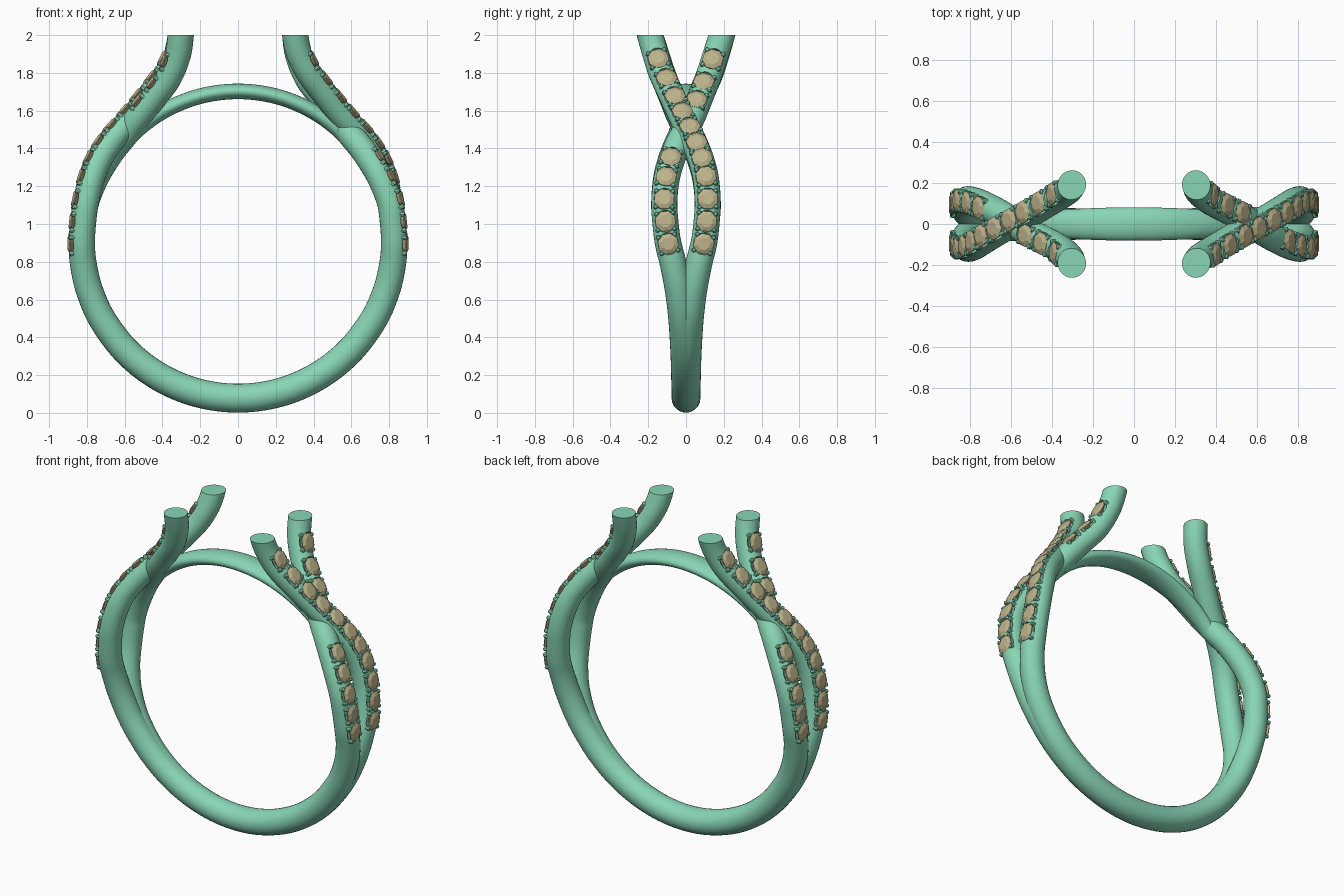
import bpy, bmesh, math
from mathutils import Vector, Matrix

if "Cube" in bpy.data.objects:
    bpy.data.objects.remove(bpy.data.objects["Cube"])

CZ = 0.905          # height of the finger hole centre


def material(name, col):
    m = bpy.data.materials.new(name)
    m.diffuse_color = (*col, 1)
    m.use_nodes = True
    m.node_tree.nodes["Principled BSDF"].inputs["Base Color"].default_value = m.diffuse_color
    return m


METAL = material("green_metal", (0.25, 0.67, 0.46))
STONE = material("tan_stone", (0.51, 0.45, 0.26))


def make_object(name, bm, mat, smooth=True):
    bmesh.ops.recalc_face_normals(bm, faces=bm.faces[:])
    me = bpy.data.meshes.new(name)
    bm.to_mesh(me)
    bm.free()
    me.materials.append(mat)
    ob = bpy.data.objects.new(name, me)
    bpy.context.collection.objects.link(ob)
    if smooth:
        smooth_object(ob)
    return ob


def smooth_object(ob):
    bpy.ops.object.select_all(action='DESELECT')
    ob.select_set(True)
    bpy.context.view_layer.objects.active = ob
    bpy.ops.object.shade_smooth_by_angle(angle=math.radians(35))


def spline(ctrl, n=8):
    # Catmull-Rom curve through the control points
    c = [Vector(p) for p in ctrl]
    c = [2 * c[0] - c[1]] + c + [2 * c[-1] - c[-2]]
    out = []
    for i in range(1, len(c) - 2):
        a, b, d, e = c[i - 1:i + 3]
        for k in range(n):
            t = k / n
            out.append(0.5 * (2 * b + (d - a) * t + (2 * a - 5 * b + 4 * d - e) * t * t
                              + (3 * b - a - 3 * d + e) * t ** 3))
    return out + [c[-2]]


def frames(path):
    # position, tangent, outward normal, sideways direction
    res = []
    for i, p in enumerate(path):
        t = (path[min(i + 1, len(path) - 1)] - path[max(i - 1, 0)]).normalized()
        n = Vector((t.z, 0, -t.x)).normalized()
        res.append((p, t, n, n.cross(t)))
    return res


def sweep(frs, radii, sides=28):
    bm = bmesh.new()
    rings = []
    for (p, t, n, b), (rn, rb) in zip(frs, radii):
        rings.append([bm.verts.new(p + n * rn * math.cos(a) + b * rb * math.sin(a))
                      for a in (2 * math.pi * k / sides for k in range(sides))])
    for r, s in zip(rings, rings[1:]):
        for k in range(sides):
            j = (k + 1) % sides
            bm.faces.new((r[k], r[j], s[j], s[k]))
    bm.faces.new(rings[0])
    bm.faces.new(rings[-1])
    return bm


def lathe(bm, mat, profile, sides):
    # closed turned solid along the local z axis
    rings = [[bm.verts.new(mat @ Vector((r * math.cos(a), r * math.sin(a), z)))
              for a in (2 * math.pi * k / sides for k in range(sides))] for r, z in profile]
    for r, s in zip(rings, rings[1:]):
        for k in range(sides):
            j = (k + 1) % sides
            bm.faces.new((r[k], r[j], s[j], s[k]))
    bm.faces.new(rings[0][::-1])
    bm.faces.new(rings[-1])


def tube_radius(z):
    return 0.077 - 0.008 * min(1, max(0, z))


# Strand centre lines: shared lower arc (angle, side offset), then separate crossings
LOWER = [(-120, 0), (-105, 0), (-90, 0), (-75, 0), (-60, .003), (-45, .008), (-30, .02),
         (-18, .04), (-8, .068), (0, .096), (8, .11)]
OVER = [(.805, .115, 1.12), (.775, .105, 1.24), (.735, .08, 1.34), (.67, .04, 1.44),
        (.6, 0, 1.52), (.53, -.038, 1.6), (.45, -.085, 1.7), (.375, -.13, 1.8),
        (.325, -.162, 1.9), (.303, -.19, 2.0), (.298, -.215, 2.1)]
UNDER = [(.803, .115, 1.12), (.75, .10, 1.25), (.67, .06, 1.38), (.59, .012, 1.48),
         (.525, -.035, 1.57), (.445, -.075, 1.67), (.37, -.115, 1.77),
         (.32, -.155, 1.89), (.303, -.19, 2.0), (.298, -.215, 2.1)]
LOW_GEMS = [.895, 1.015, 1.135, 1.255]
OVER_GEMS = LOW_GEMS + [1.355, 1.44, 1.525, 1.605, 1.685, 1.78, 1.88]
UNDER_GEMS = LOW_GEMS + [1.36, 1.665, 1.76, 1.875]

GEM = [(.003, -.046), (.057, -.011), (.057, -.006), (.034, .005)]
SEAT = [(.02, -.052), (.0585, -.024), (.0585, .03)]
PRONG = [(.011, -.035), (.013, -.016), (.012, -.006), (.007, -.001)]


def carve(ob, bm):
    # cut stone seats out of a strand
    cutter = make_object("seat_cutter", bm, METAL, False)
    cutter.hide_render = True
    mod = ob.modifiers.new("seats", 'BOOLEAN')
    mod.operation, mod.solver, mod.object = 'DIFFERENCE', 'EXACT', cutter
    dg = bpy.context.evaluated_depsgraph_get()
    cut = bpy.data.meshes.new_from_object(ob.evaluated_get(dg))
    ob.modifiers.clear()
    if len(cut.vertices) > 0.7 * len(ob.data.vertices):
        ob.data = cut
    bpy.data.objects.remove(cutter)


def build_strand(label, upper, gem_heights, flip, spin):
    low = [(.827 * math.cos(math.radians(a)), y, CZ + .827 * math.sin(math.radians(a)))
           for a, y in LOWER]
    frs = frames(spline([(x, y * flip, z) for x, y, z in low + upper]))[14:]
    bm = sweep(frs, [(tube_radius(f[0].z),) * 2 for f in frs])
    # trim the top flat at full height
    bmesh.ops.bisect_plane(bm, geom=bm.verts[:] + bm.edges[:] + bm.faces[:],
                           plane_co=(0, 0, 2), plane_no=(0, 0, 1), clear_outer=True)
    bmesh.ops.holes_fill(bm, edges=[e for e in bm.edges if e.is_boundary], sides=0)
    bm.transform(spin)
    strand = make_object(label + "_strand", bm, METAL, False)

    gems, prongs = bmesh.new(), bmesh.new()
    for h in gem_heights:
        p, t, n, b = min((f for f in frs if f[0].x > .2),
                         key=lambda f: abs((f[0] + f[2] * tube_radius(f[0].z)).z - h))
        # slide along the tangent to land exactly on the wanted height
        top = p + n * tube_radius(p.z)
        top += t * ((h - top.z) / max(t.z, .3))
        # local axes: tangent, sideways, outward
        m = spin @ Matrix.Translation(top) @ Matrix((t, -b, n)).transposed().to_4x4()
        lathe(gems, m @ Matrix.Rotation(math.pi / 8, 4, 'Z'), GEM, 8)
        seat = bmesh.new()
        lathe(seat, m, SEAT, 20)
        carve(strand, seat)
        for sx in (-1, 1):
            for sy in (-1, 1):
                lathe(prongs, m @ Matrix.Translation((sx * .043, sy * .044, 0)), PRONG, 8)
    make_object(label + "_stones", gems, STONE, False)
    make_object(label + "_prongs", prongs, METAL)
    smooth_object(strand)


# Two crossing strands per side; the left side is the right turned half way round
for side, angle in (("right", 0), ("left", math.pi)):
    spin = Matrix.Rotation(angle, 4, 'Z')
    build_strand(side + "_over", OVER, OVER_GEMS, 1, spin)
    build_strand(side + "_under", UNDER, UNDER_GEMS, -1, spin)

# Flattened bridge closing the finger hole at the top
arc = [math.radians(45 + 90 * i / 48) for i in range(49)]
bridge = [Vector((.797 * math.cos(a), 0, CZ + .797 * math.sin(a))) for a in arc]
make_object("top_bridge", sweep(frames(bridge),
            [(.041, .05 + .031 * math.cos((a - math.pi / 2) * 2)) for a in arc]), METAL)
